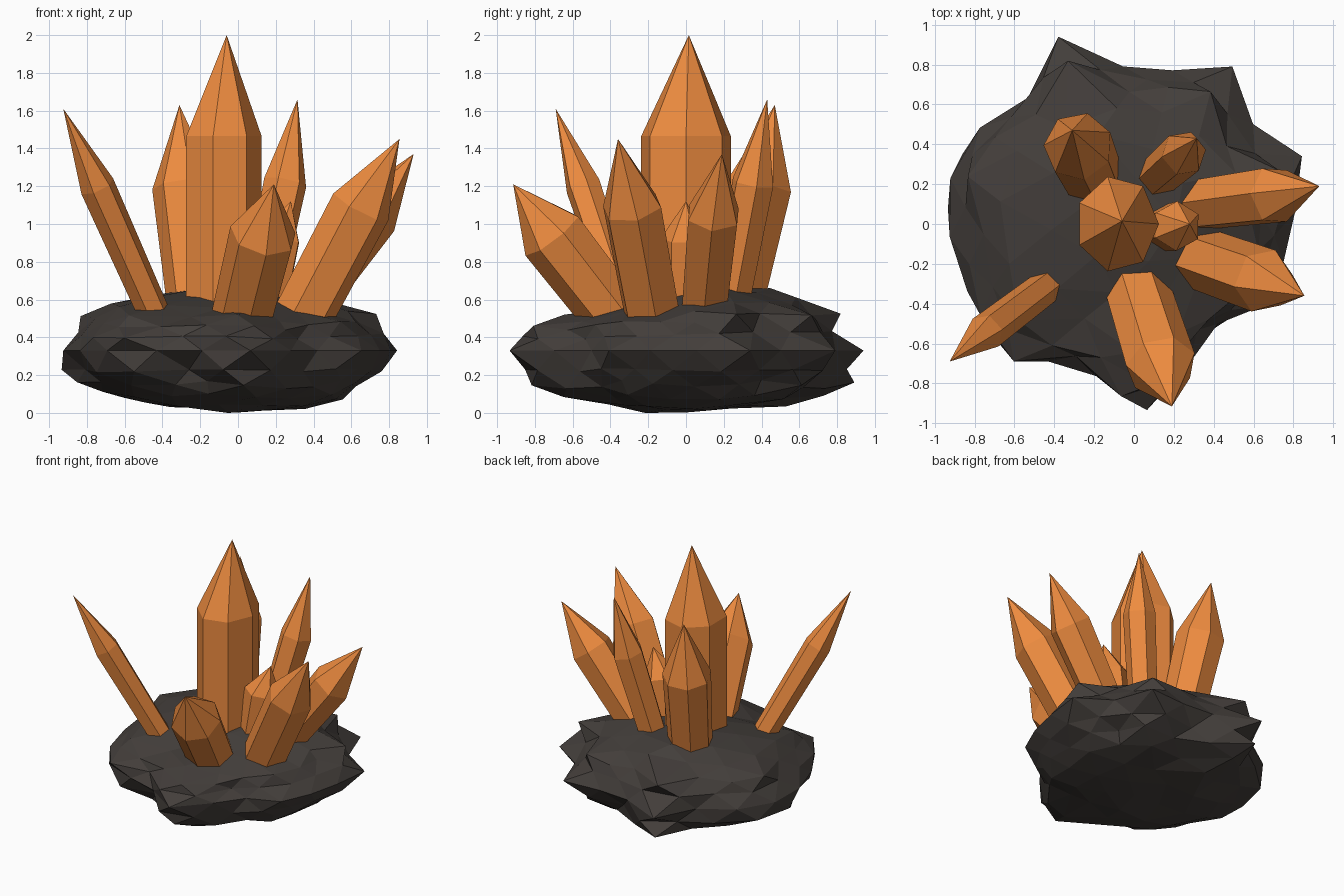
import bpy, bmesh, math, random
from mathutils import Vector, noise

if "Cube" in bpy.data.objects:
    bpy.data.objects.remove(bpy.data.objects["Cube"])

random.seed(4)


def material(name, color):
    m = bpy.data.materials.new(name)
    m.diffuse_color = color
    m.use_nodes = True
    m.node_tree.nodes["Principled BSDF"].inputs["Base Color"].default_value = m.diffuse_color
    return m


def finish(bm, name, mat):
    bmesh.ops.recalc_face_normals(bm, faces=bm.faces)
    me = bpy.data.meshes.new(name)
    bm.to_mesh(me)
    bm.free()
    ob = bpy.data.objects.new(name, me)
    bpy.context.collection.objects.link(ob)
    me.materials.append(mat)
    return ob


orange = material("crystal_orange", (0.85, 0.26, 0.05, 1))
dark = material("dark_rock", (0.056, 0.048, 0.043, 1))

# Rock outline seen from above
outline = [(-.94, .01), (-.87, .4), (-.75, .5), (-.56, .58), (-.46, .74), (-.38, .94),
           (-.2, .88), (-.03, .77), (.2, .77), (.49, .8), (.54, .6), (.62, .45),
           (.87, .32), (.81, .1), (.76, -.15), (.6, -.48), (.45, -.46), (.3, -.62),
           (.24, -.8), (.07, -.935), (-.08, -.88), (-.26, -.65), (-.59, -.69),
           (-.75, -.5), (-.88, -.2)]
polar = sorted((math.atan2(y, x), math.hypot(x, y)) for x, y in outline)
polar = [(polar[-1][0] - math.tau, polar[-1][1])] + polar + [(polar[0][0] + math.tau, polar[0][1])]


def reach(a):
    a = (a + math.pi) % math.tau - math.pi
    for (a0, r0), (a1, r1) in zip(polar, polar[1:]):
        if a0 <= a <= a1:
            return r0 + (r1 - r0) * (a - a0) / (a1 - a0)


# Rock base: flattened faceted ball pushed out to the outline, higher at the back
bm = bmesh.new()
bmesh.ops.create_icosphere(bm, subdivisions=3, radius=1)
for v in bm.verts:
    n = v.co.normalized()
    c, s = math.hypot(n.x, n.y), n.z
    a = math.atan2(n.y, n.x) + math.radians(4)
    wob = noise.noise(n * 2.6 + Vector((3, 1, 7)))
    off = min(1, abs(s) * 3)
    k = 1 + (0.1 * wob + random.uniform(-.04, .04) - .1 * max(0, math.cos(a - .5))) * off
    r = reach(a) * c ** 0.95 * k
    x, y = r * math.cos(a), r * math.sin(a)
    h = 0.33 * abs(s) ** (0.95 if s > 0 else .85) * (1 + 0.1 * wob + random.uniform(-.05, .03))
    if s > 0:
        h *= .82 + .36 * max(-.55, min(y, .3)) - .1 * max(0, min(x, .3))
    v.co = (x, y, math.copysign(h, s))
lo = min(v.co.z for v in bm.verts)
hi = max(v.co.z for v in bm.verts)
for v in bm.verts:
    v.co.z = .33 + v.co.z * (.33 / hi if v.co.z > 0 else .33 / -lo)
finish(bm, "rock_base", dark)


# Crystal: prism widening to a shoulder, then a point
def crystal(name, foot, shoulder, tip, r, sides=6, turn=0.0, taper=.88, squash=1.0):
    foot, shoulder, tip = Vector(foot), Vector(shoulder), Vector(tip)
    axis = (shoulder - foot).normalized()
    u = (Vector((1, 0, 0)) - axis * axis.x).normalized()
    w = axis.cross(u)
    bm = bmesh.new()
    rings = []
    for centre, rad in ((foot - axis * .2, r * taper), (shoulder, r)):
        ring = []
        for i in range(sides):
            t = turn + math.tau * i / sides
            ring.append(bm.verts.new(centre + u * rad * math.cos(t) + w * rad * squash * math.sin(t)))
        rings.append(ring)
    top = bm.verts.new(tip)
    bm.faces.new(rings[0])
    for i in range(sides):
        j = (i + 1) % sides
        bm.faces.new((rings[0][i], rings[0][j], rings[1][j], rings[1][i]))
        bm.faces.new((rings[1][i], rings[1][j], top))
    finish(bm, name, orange)


crystal("centre_crystal", (-.085, 0, .55), (-.085, 0, 1.465), (-.06, .015, 2), .21, 7, 0, 1.0, 1.16)
crystal("left_crystal", (-.455, -.325, .55), (-.745, -.545, 1.2), (-.925, -.69, 1.61), .095, 6, .3)
crystal("back_left_crystal", (-.22, .26, .6), (-.28, .39, 1.2), (-.31, .47, 1.63), .175, 7, .4)
crystal("back_right_crystal", (.12, .24, .6), (.25, .355, 1.22), (.315, .43, 1.66), .115, 6, .2)
crystal("right_crystal", (.36, .1, .58), (.705, .145, 1.05), (.93, .19, 1.37), .15, 6, 0)
crystal("front_right_crystal", (.38, -.19, .58), (.65, -.285, 1.09), (.855, -.36, 1.45), .165, 6, .1, .95)
crystal("front_crystal", (.04, -.41, .56), (.135, -.71, .945), (.19, -.915, 1.21), .18, 7, .3, .92)
crystal("small_crystal", (.15, -.02, .55), (.215, -.01, .92), (.28, 0, 1.12), .125, 6, .5)
